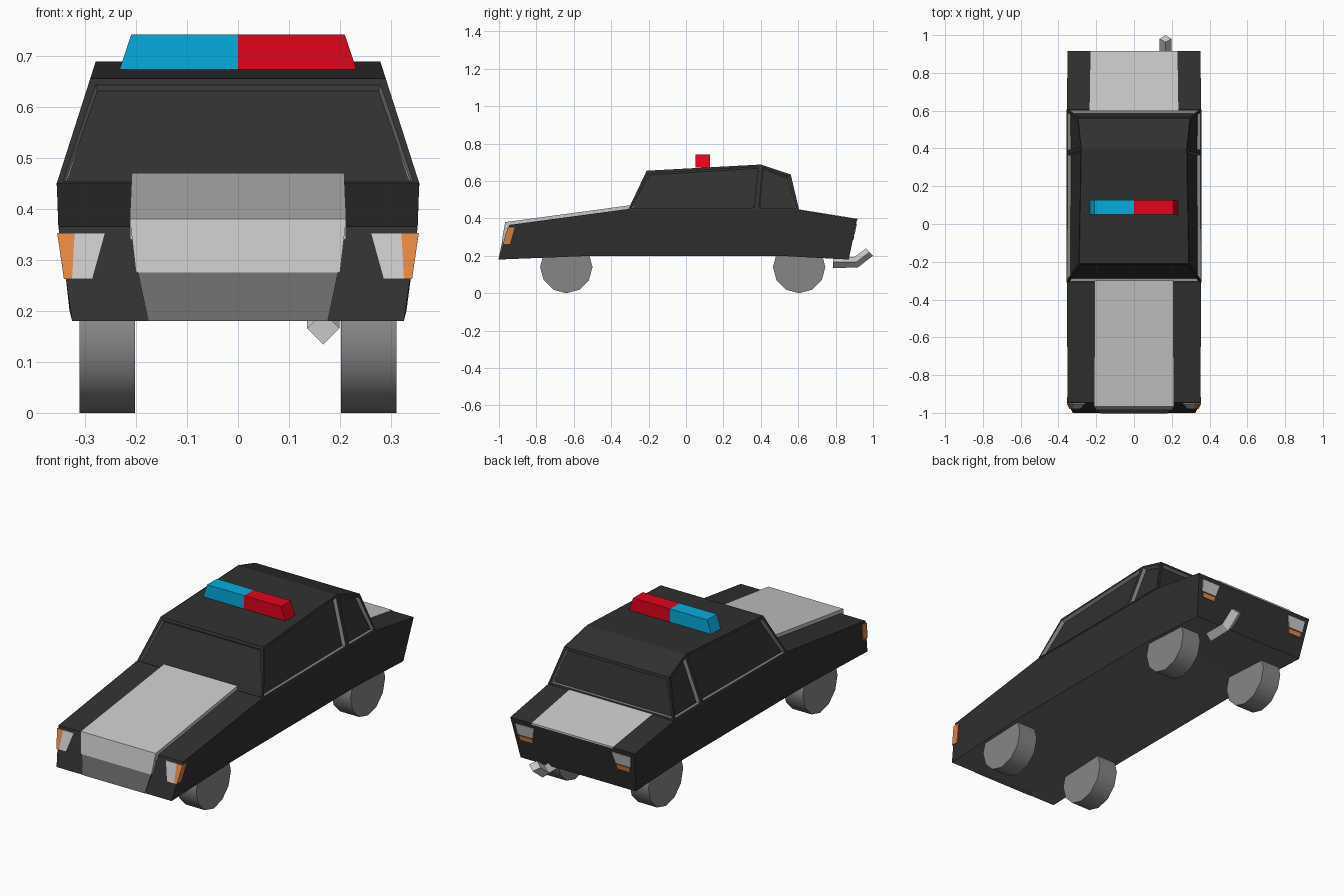
import bpy, bmesh, math
from mathutils import Vector

if "Cube" in bpy.data.objects:
    bpy.data.objects.remove(bpy.data.objects["Cube"])


def material(name, rgb):
    m = bpy.data.materials.new(name)
    m.diffuse_color = (*rgb, 1)
    m.use_nodes = True
    m.node_tree.nodes["Principled BSDF"].inputs["Base Color"].default_value = m.diffuse_color
    return m


BLACK = material("body_black", (0.03, 0.03, 0.03))
LIGHT = material("light_grey", (0.58, 0.58, 0.58))
GREY = material("mid_grey", (0.24, 0.24, 0.24))
DARK = material("dark_grey", (0.15, 0.15, 0.15))
ORANGE = material("orange", (0.76, 0.24, 0.055))
RED = material("red", (0.76, 0.001, 0.012))
BLUE = material("blue", (0.001, 0.42, 0.73))


def finish(name, bm, *mats):
    bmesh.ops.recalc_face_normals(bm, faces=bm.faces)
    me = bpy.data.meshes.new(name)
    bm.to_mesh(me)
    bm.free()
    for m in mats:
        me.materials.append(m)
    ob = bpy.data.objects.new(name, me)
    bpy.context.collection.objects.link(ob)
    return ob


def loft(name, sections, mat):
    """Skin a row of closed cross-sections and cap both ends."""
    bm = bmesh.new()
    rings = [[bm.verts.new(p) for p in s] for s in sections]
    n = len(rings[0])
    for a, b in zip(rings, rings[1:]):
        for i in range(n):
            j = (i + 1) % n
            bm.faces.new((a[i], a[j], b[j], b[i]))
    bm.faces.new(rings[0])
    bm.faces.new(rings[-1])
    return finish(name, bm, mat)


def plate(name, quad, push, mat):
    quad = [Vector(p) for p in quad]
    return loft(name, [quad, [p + Vector(push) for p in quad]], mat)


# Lower body: (top y, z, half width), (bottom y, z, half width)
stations = [((-.945, .365, .352), (-1.0, .18, .325)),
            ((-.31, .45, .355), (-.5, .20, .33)),
            ((.605, .445, .355), (.5, .20, .33)),
            ((.915, .395, .352), (.87, .18, .325))]
body = loft("lower_body", [[(-tw, ty, tz), (tw, ty, tz), (bw, by, bz), (-bw, by, bz)]
                           for (ty, tz, tw), (by, bz, bw) in stations], BLACK)
# Grey underside
body.data.materials.append(DARK)
for p in body.data.polygons:
    p.material_index = int(p.normal.z < -.7)

# Cabin with recessed windows
profile = [(-.31, .445), (-.21, .655), (.4, .688), (.56, .635), (.605, .445), (.378, .445)]
bm = bmesh.new()
R, L = [[bm.verts.new((s * (.355 - .32 * (z - .45)), y, z)) for y, z in profile]
        for s in (1, -1)]
strips = [bm.faces.new((R[i], R[(i + 1) % 6], L[(i + 1) % 6], L[i])) for i in range(6)]
windows = [strips[0], strips[3]]
for V in (R, L):
    windows += [bm.faces.new([V[i] for i in ids]) for ids in ((0, 1, 2, 5), (5, 2, 3, 4))]
bmesh.ops.recalc_face_normals(bm, faces=bm.faces)
bmesh.ops.inset_individual(bm, faces=windows, thickness=.017, depth=0)
walls = bmesh.ops.inset_individual(bm, faces=windows, thickness=.006, depth=-.018)["faces"]
for f in walls:
    f.material_index = 1
finish("cabin", bm, BLACK, GREY)


# Hood, grille and trunk lid
def band(name, a, b, push, mat):
    (ya, za, wa), (yb, zb, wb) = a, b
    plate(name, [(-wa, ya, za), (wa, ya, za), (wb, yb, zb), (-wb, yb, zb)], push, mat)


band("hood", (-.30, .47, .208), (-.967, .38, .212), (0, 0, -.04), LIGHT)
band("upper_grille", (-.967, .38, .212), (-.985, .275, .2), (0, .04, 0), LIGHT)
band("lower_grille", (-.983, .275, .196), (-1.003, .18, .176), (0, .02, 0), DARK)
band("trunk_lid", (.60, .449, .235), (.917, .398, .23), (0, 0, -.008), LIGHT)


# Lamps, placed on the sloping front, rear and side surfaces
def front_y(z):
    return -1.004 + (z - .18) * .297


def rear_y(z):
    return .874 + (z - .18) * .209


def side_x(z):
    return .329 + (z - .18) * .146


def lamp(name, s, top, bottom, z1, z0, y_of, mat):
    pts = [(s * top[0], y_of(z1), z1), (s * top[1], y_of(z1), z1),
           (s * bottom[1], y_of(z0), z0), (s * bottom[0], y_of(z0), z0)]
    plate(name, pts, (0, .008 if y_of is front_y else -.008, 0), mat)


for s, tag in ((1, "right"), (-1, "left")):
    zt, zb = .352, .262
    lamp("headlight_" + tag, s, (.26, .32), (.285, .325), zt, zb, front_y, LIGHT)
    lamp("front_indicator_" + tag, s, (.32, side_x(zt)), (.325, side_x(zb)), zt, zb, front_y, ORANGE)
    plate("side_indicator_" + tag,
          [(s * side_x(z), front_y(z) + d, z) for z, d in ((zt, 0), (zt, .037), (zb, .037), (zb, 0))],
          (-s * .008, 0, 0), ORANGE)
    lamp("tail_light_" + tag, s, (.22, .325), (.235, .318), .37, .312, rear_y, LIGHT)
    lamp("rear_indicator_" + tag, s, (.237, .312), (.24, .308), .306, .284, rear_y, ORANGE)

    # Wheels
    for y, end in ((-.64, "front"), (.605, "rear")):
        bpy.ops.mesh.primitive_cylinder_add(vertices=12, radius=.14, depth=.108,
                                            location=(s * .256, y, .14),
                                            rotation=(0, math.pi / 2, 0))
        wheel = bpy.context.object
        wheel.name = f"{end}_wheel_{tag}"
        wheel.data.materials.append(GREY)
        bpy.ops.object.shade_smooth_by_angle(angle=math.radians(40))

    # Roof light bar half
    loft("light_bar_" + tag,
         [[(0, .05, z), (s * w, .05, z), (s * w, .128, z), (0, .128, z)]
          for z, w in ((.673, .232), (.741, .209))], RED if s > 0 else BLUE)

# Exhaust pipe: diamond section bent upward at the end
r = .032
loft("exhaust_pipe",
     [[(.167 - r, y, z), (.167, y - h * t, z + h), (.167 + r, y, z), (.167, y + h * t, z - h)]
      for y, z, h, t in ((.785, .166, r, 0), (.91, .166, .028, .35), (.981, .22, .02, .9))], LIGHT)
